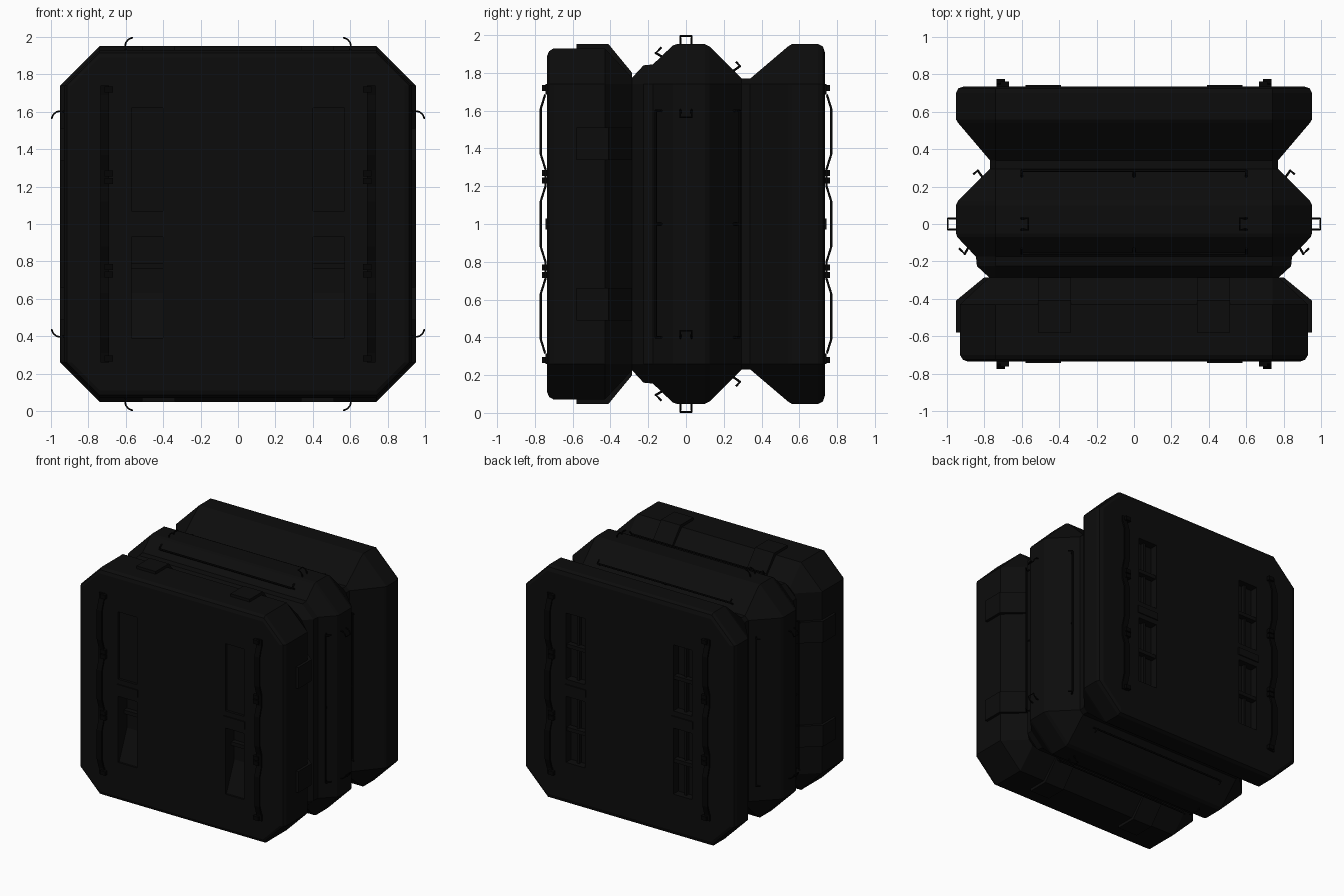
import bpy, bmesh
from math import pi
from mathutils import Vector

if "Cube" in bpy.data.objects:
    bpy.data.objects.remove(bpy.data.objects["Cube"])


def material(name, value):
    m = bpy.data.materials.new(name)
    m.use_nodes = True
    m.diffuse_color = (value, value, value, 1)
    m.node_tree.nodes["Principled BSDF"].inputs["Base Color"].default_value = (value, value, value, 1)
    return m


hull_black = material("hull black", 0.0036)
trim_black = material("trim black", 0.0015)

CENTRE = Vector((0, 0, 1))
FLAT = 0.74          # half width of each flat side, constant along the hull


def add_object(name, bm, mat, turn=0):
    bmesh.ops.recalc_face_normals(bm, faces=bm.faces)
    mesh = bpy.data.meshes.new(name)
    bm.to_mesh(mesh)
    bm.free()
    mesh.materials.append(mat)
    ob = bpy.data.objects.new(name, mesh)
    ob.location = CENTRE
    ob.rotation_euler.y = turn * pi / 2
    bpy.context.collection.objects.link(ob)
    return ob


def add_box(bm, lo, hi):
    lo, hi = Vector(lo), Vector(hi)
    verts = bmesh.ops.create_cube(bm, size=1)["verts"]
    for v in verts:
        v.co = Vector(a * b for a, b in zip(v.co, hi - lo)) + (lo + hi) / 2


def loft(stations):
    """Octagonal hull through (y, half height) stations."""
    bm = bmesh.new()
    rings = []
    for y, h in stations:
        pts = [(FLAT, h), (h, FLAT), (h, -FLAT), (FLAT, -h),
               (-FLAT, -h), (-h, -FLAT), (-h, FLAT), (-FLAT, h)]
        rings.append([bm.verts.new((x, y, z)) for x, z in pts])
    for a, b in zip(rings, rings[1:]):
        for i in range(8):
            j = (i + 1) % 8
            bm.faces.new((a[i], a[j], b[j], b[i]))
    bm.faces.new(rings[0])
    bm.faces.new(rings[-1])
    return bm


def extrude_profile(bm, profile, x0, x1):
    """Prism along x of a (y, z) outline."""
    a = [bm.verts.new((x0, y, z)) for y, z in profile]
    b = [bm.verts.new((x1, y, z)) for y, z in profile]
    bm.faces.new(a)
    bm.faces.new(b)
    for i in range(len(a)):
        j = (i + 1) % len(a)
        bm.faces.new((a[i], a[j], b[j], b[i]))


def wire(name, paths, radius, turn=0):
    cu = bpy.data.curves.new(name, "CURVE")
    cu.dimensions = "3D"
    cu.bevel_depth = radius
    cu.bevel_resolution = 1
    cu.use_fill_caps = True
    for path in paths:
        sp = cu.splines.new("POLY")
        sp.points.add(len(path) - 1)
        for p, co in zip(sp.points, path):
            p.co = (*co, 1)
    cu.materials.append(trim_black)
    ob = bpy.data.objects.new(name, cu)
    ob.location = CENTRE
    ob.rotation_euler.y = turn * pi / 2
    bpy.context.collection.objects.link(ob)


# Hull: front block, ribbed middle band and rear block in one loft
hull = add_object("hull", loft([
    (-0.735, 0.89), (-0.725, 0.915), (-0.70, 0.93), (-0.43, 0.93), (-0.285, 0.775),
    (-0.225, 0.84), (-0.175, 0.845), (-0.07, 0.945), (-0.05, 0.952), (0.10, 0.952),
    (0.125, 0.94), (0.295, 0.77), (0.34, 0.77), (0.54, 0.94), (0.56, 0.952),
    (0.70, 0.952), (0.725, 0.94), (0.735, 0.91)]), hull_black)

# Recessed panels and windows on the front and rear faces
cut = bmesh.new()
for side in (-1, 1):
    x0, x1 = sorted((side * 0.40, side * 0.57))
    add_box(cut, (x0, -0.90, 0.07), (x1, -0.715, 0.62))
    add_box(cut, (x0, -0.90, -0.61), (x1, -0.62, -0.07))
    add_box(cut, (x0, 0.67, 0.07), (x1, 0.90, 0.61))
    add_box(cut, (x0, 0.67, -0.61), (x1, 0.90, -0.07))
cutter = add_object("recess_cutter", cut, hull_black)
cutter.hide_render = True
mod = hull.modifiers.new("recesses", "BOOLEAN")
mod.operation = "DIFFERENCE"
mod.solver = "EXACT"
mod.object = cutter
bpy.context.view_layer.objects.active = hull
bpy.ops.object.modifier_apply(modifier=mod.name)
bpy.data.objects.remove(cutter)

# Details inside the recesses: rear ladder bars, front window sills
bars, sills = bmesh.new(), bmesh.new()
for side in (-1, 1):
    x0, x1 = sorted((side * 0.40, side * 0.57))
    for z in (0.34, -0.34):
        add_box(bars, (x0, 0.68, z - 0.015), (x1, 0.725, z + 0.015))
    mid = side * 0.485
    add_box(bars, (mid - 0.01, 0.67, -0.61), (mid + 0.01, 0.70, 0.61))
    extrude_profile(sills, [(-0.72, -0.61), (-0.62, -0.61), (-0.62, -0.37)], x0, x1)
    add_box(sills, (x0, -0.66, -0.24), (x1, -0.62, -0.21))
add_object("rear_ladder_bars", bars, hull_black)
add_object("front_window_sills", sills, hull_black)

# Ridge between each upper and lower recess
ridges = bmesh.new()
for side in (-1, 1):
    for face in (-1, 1):
        x0, x1 = sorted((side * 0.39, side * 0.58))
        y0, y1 = sorted((face * 0.72, face * 0.743))
        add_box(ridges, (x0, y0, -0.03), (x1, y1, 0.03))
add_object("recess_ridges", ridges, hull_black)

# Wavy grab rails with clamps on the front and rear faces
rail_profile = [(0.745, 0.74), (0.745, 0.68)]
for mid in (0.49, 0, -0.49):
    rail_profile += [(0.75, mid + 0.20), (0.775, mid + 0.12),
                     (0.775, mid - 0.12), (0.75, mid - 0.20)]
rail_profile += [(0.745, -0.68), (0.745, -0.74)]
rails, clamps = bmesh.new(), bmesh.new()
for side in (-1, 1):
    for face in (-1, 1):
        outline = [(face * y, z) for y, z in rail_profile]
        inner = [(face * (y - 0.012), z) for y, z in reversed(rail_profile)]
        x0, x1 = sorted((side * 0.69, side * 0.735))
        extrude_profile(rails, outline + inner, x0, x1)
        x0, x1 = sorted((side * 0.668, side * 0.715))
        for z in (0.72, 0.27, 0.23, -0.23, -0.27, -0.72):
            y0, y1 = sorted((face * 0.72, face * 0.763))
            add_box(clamps, (x0, y0, z - 0.016), (x1, y1, z + 0.016))
add_object("grab_rails", rails, trim_black)
add_object("rail_clamps", clamps, trim_black)

# Parts repeated on the top, right, bottom and left sides
for turn, label in enumerate(("top", "right", "bottom", "left")):
    # Strap plates over the shoulder of the front block
    plates = bmesh.new()
    for x in (-0.425, 0.425):
        extrude_profile(plates, [(-0.58, 0.92), (-0.58, 0.952), (-0.41, 0.952),
                                 (-0.285, 0.80), (-0.285, 0.77), (-0.43, 0.92)],
                        x - 0.087, x + 0.087)
    add_object(label + "_strap_plates", plates, hull_black, turn)

    # Lashing rods on both slopes of the middle band
    rods = []
    for foot, knee, tip in (((0.25, 0.81), (0.285, 0.835), (0.265, 0.86)),
                            ((-0.125, 0.885), (-0.16, 0.905), (-0.13, 0.935))):
        for x in (-0.6, 0.6):
            rods.append([(x, *foot), (x, *knee), (x, *tip)])
        rods.append([(0, *foot), (0, *knee)])
        rods.append([(-0.6, *knee), (0.6, *knee)])
    wire(label + "_lashing_rods", rods, 0.007, turn)

    # Curved tie loops
    loops = []
    for s in (-1, 1):
        arc = [(s * 0.605, 0.945), (s * 0.60, 0.97), (s * 0.585, 0.988), (s * 0.565, 0.996)]
        left = [(x, -0.03, z) for x, z in arc]
        right = [(x, 0.03, z) for x, z in reversed(arc)]
        loops.append(left + right)
    wire(label + "_tie_loops", loops, 0.005, turn)
